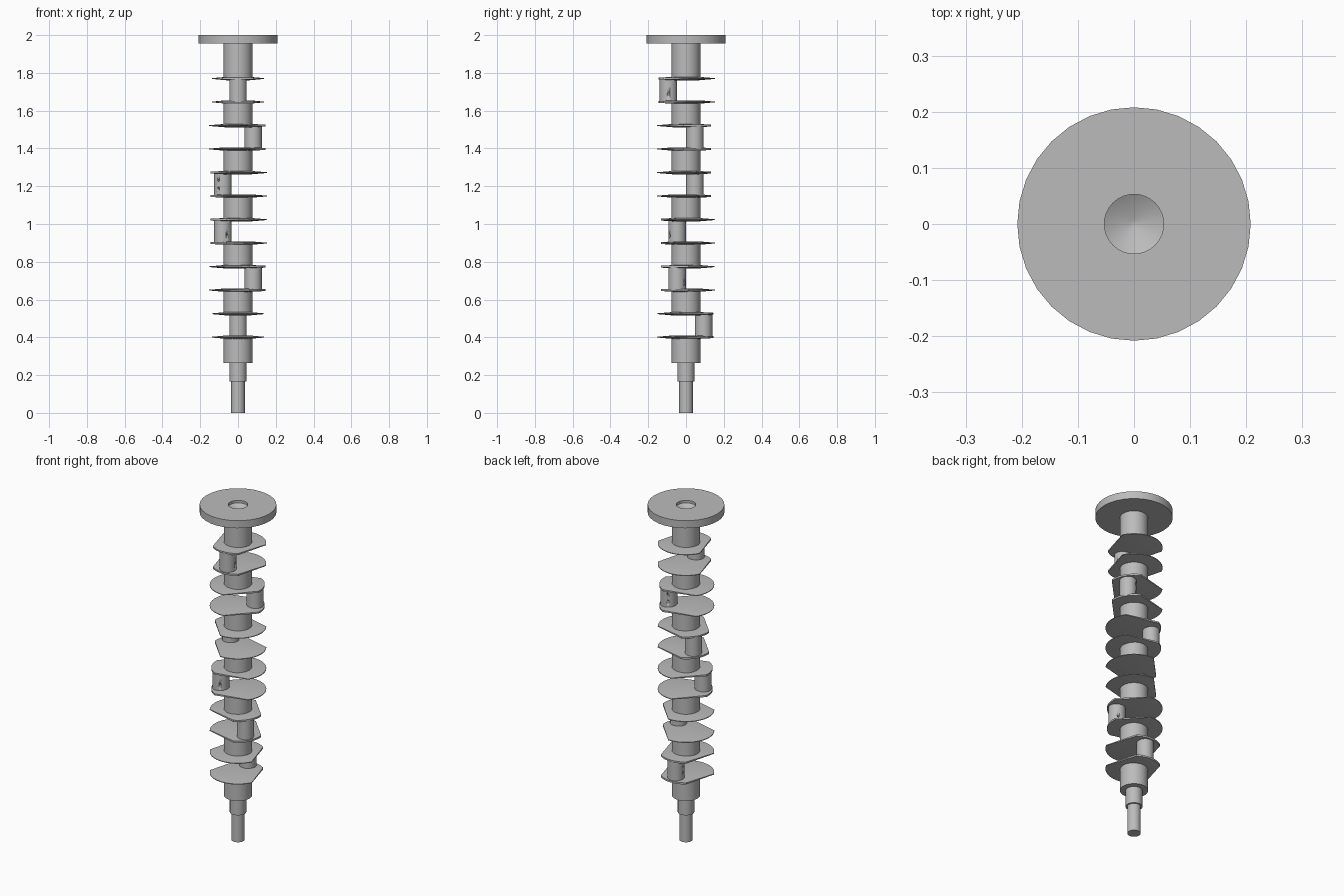
import bpy, bmesh
from math import sin, cos, pi, radians, atan2, hypot

cube = bpy.data.objects.get("Cube")
if cube:
    bpy.data.objects.remove(cube, do_unlink=True)

steel = bpy.data.materials.new("grey steel")
steel.use_nodes = True
GREY = (0.5, 0.5, 0.5, 1)
steel.diffuse_color = GREY
steel.node_tree.nodes["Principled BSDF"].inputs["Base Color"].default_value = GREY

PITCH, THROW, TOP_PIN = 0.249, 0.093, 1.708
ANGLES = [-90, 30, 150, 210, -30, 90]
WEB_GAP = 0.062          # web centre above and below the pin centre


def finish(bm, name):
    bmesh.ops.recalc_face_normals(bm, faces=bm.faces)
    mesh = bpy.data.meshes.new(name)
    bm.to_mesh(mesh)
    bm.free()
    mesh.materials.append(steel)
    obj = bpy.data.objects.new(name, mesh)
    bpy.context.collection.objects.link(obj)
    bpy.context.view_layer.objects.active = obj
    bpy.ops.object.select_all(action='DESELECT')
    obj.select_set(True)
    bpy.ops.object.shade_smooth_by_angle(angle=radians(30))
    return obj


def lathe(name, profile, sides=32, x=0, y=0):
    """Turned solid from (radius, z) rings, capped at both ends."""
    bm = bmesh.new()
    rings = [[bm.verts.new((x + r * cos(2 * pi * i / sides), y + r * sin(2 * pi * i / sides), z))
              for i in range(sides)] for r, z in profile]
    for a, b in zip(rings, rings[1:]):
        for i in range(sides):
            j = (i + 1) % sides
            bm.faces.new((a[i], a[j], b[j], b[i]))
    bm.faces.new(rings[0])
    bm.faces.new(rings[-1])
    return finish(bm, name)


def web_outline():
    """Wide counterweight arc, straight flanks and a shorter arc round the pin."""
    pts = []
    for radius, start, end, steps in ((0.145, -35, 35, 8), (0.153, 116, 244, 20)):
        for i in range(steps + 1):
            a = radians(start + (end - start) * i / steps)
            pts.append((radius * cos(a), radius * sin(a)))
    return pts


def web(name, z, angle):
    """Plate that is full thickness in the middle and thins to its rim."""
    bm = bmesh.new()
    turn = radians(angle)
    loops = []
    for side in (1, -1):
        outer, inner = [], []
        for u, v in web_outline():
            a, r = atan2(v, u) + turn, hypot(u, v)
            rim = 0.005 if u > 0 else 0.002
            outer.append(bm.verts.new((r * cos(a), r * sin(a), z + side * rim)))
            inner.append(bm.verts.new((0.07 * cos(a), 0.07 * sin(a), z + side * 0.009)))
        bm.faces.new(inner)
        loops.append((outer, inner))
    n = len(loops[0][0])
    for i in range(n):
        j = (i + 1) % n
        for outer, inner in loops:
            bm.faces.new((outer[i], outer[j], inner[j], inner[i]))
        bm.faces.new((loops[0][0][i], loops[0][0][j], loops[1][0][j], loops[1][0][i]))
    return finish(bm, name)


def drill(pin, x, y, z, angle):
    """Two oil holes in the side of a pin."""
    bm = bmesh.new()
    a = radians(angle + 90)
    for dz in (-0.02, 0.02):
        made = bmesh.ops.create_cone(bm, cap_ends=True, segments=10, radius1=0.006,
                                     radius2=0.006, depth=0.06)["verts"]
        for v in made:
            px, py, along = v.co
            along += 0.05
            v.co = (x + along * cos(a) - px * sin(a), y + along * sin(a) + px * cos(a), z + dz + py)
    cutter = finish(bm, pin.name + "_hole_cutter")
    cutter.hide_render = True
    mod = pin.modifiers.new("oil holes", 'BOOLEAN')
    mod.object, mod.operation, mod.solver = cutter, 'DIFFERENCE', 'EXACT'
    bpy.context.view_layer.objects.active = pin
    bpy.ops.object.modifier_apply(modifier=mod.name)
    bpy.data.objects.remove(cutter, do_unlink=True)


# Stepped nose, joined to the lowest main journal
lathe("stepped_nose", [(0.036, 0), (0.036, 0.165), (0.045, 0.165), (0.045, 0.265),
                       (0.076, 0.265), (0.076, 0.40)])

# Crank throws: pin with two webs, and a main journal above each
for k, angle in enumerate(ANGLES):
    z = TOP_PIN - PITCH * k
    x, y = THROW * cos(radians(angle)), THROW * sin(radians(angle))
    pin = lathe(f"crank_pin_{k + 1}", [(0.046, z - WEB_GAP), (0.046, z + WEB_GAP)], 32, x, y)
    drill(pin, x, y, z, angle)
    web(f"upper_web_{k + 1}", z + WEB_GAP, angle)
    web(f"lower_web_{k + 1}", z - WEB_GAP, angle)
    if k:
        lathe(f"main_journal_{k}", [(0.076, z + WEB_GAP), (0.076, z + PITCH - WEB_GAP)])

# Top journal and flange with a tapered centre bore
lathe("top_journal", [(0.076, TOP_PIN + WEB_GAP), (0.076, 1.957)])
lathe("flange", [(0.06, 1.955), (0.208, 1.955), (0.208, 2.0), (0.053, 2.0),
                 (0.053, 1.985), (0.008, 1.96)])
